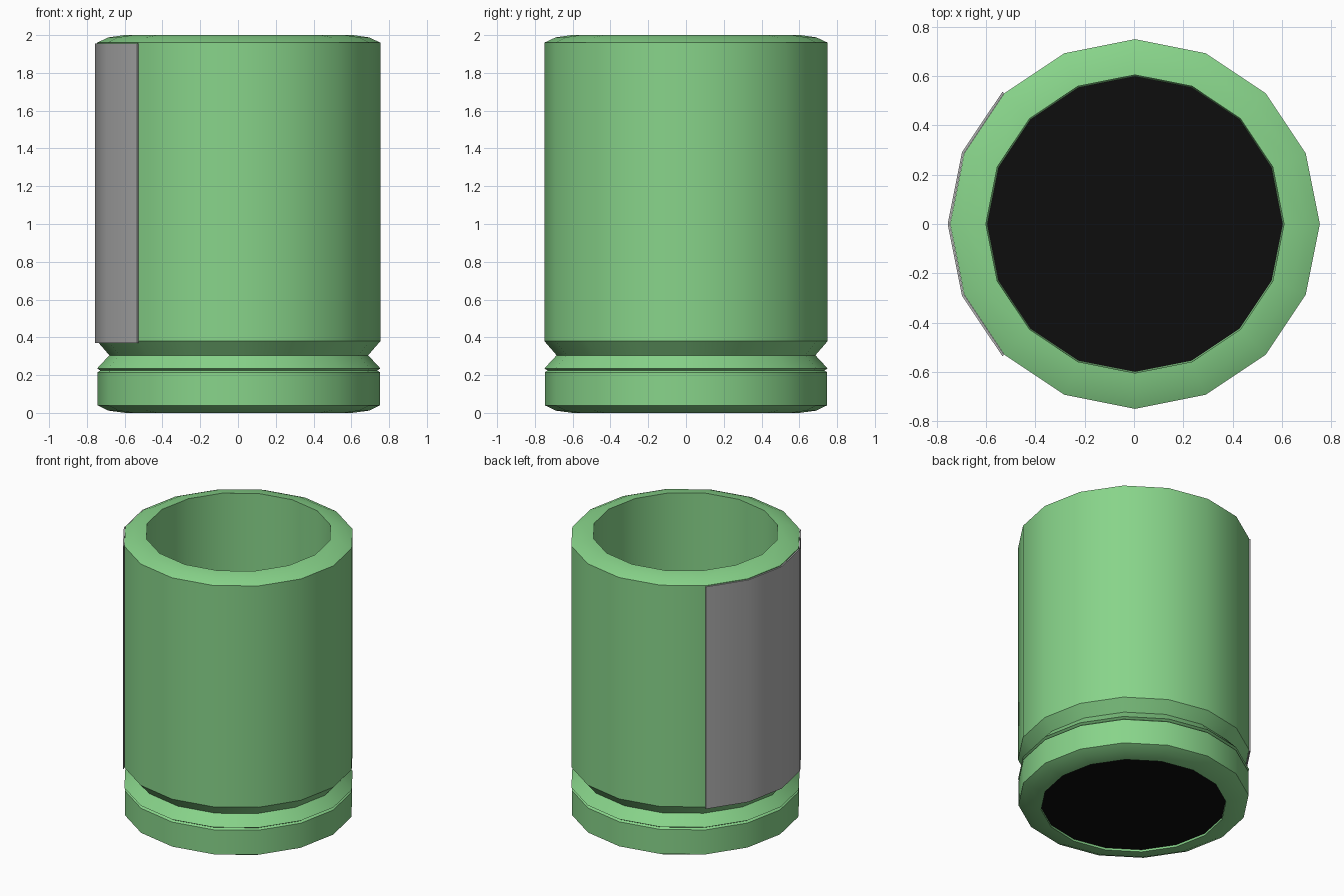
import bpy, bmesh, math

SIDES = 16
CENTRE_X = 0.004

if "Cube" in bpy.data.objects:
    bpy.data.objects.remove(bpy.data.objects["Cube"], do_unlink=True)


def material(name, colour):
    mat = bpy.data.materials.new(name)
    mat.use_nodes = True
    mat.diffuse_color = (*colour, 1)
    mat.node_tree.nodes["Principled BSDF"].inputs["Base Color"].default_value = (*colour, 1)
    return mat


def revolve(name, profile, mat, first=0, count=SIDES):
    """Sweep a closed (radius, z) profile around z, over count of the sides."""
    full = count == SIDES
    bm = bmesh.new()
    rings = []
    for i in range(count if full else count + 1):
        a = 2 * math.pi * (first + i) / SIDES
        rings.append([bm.verts.new((r * math.cos(a), r * math.sin(a), z)) for r, z in profile])
    n = len(profile)
    for i in range(count):
        a, b = rings[i], rings[(i + 1) % len(rings)]
        for j in range(n):
            k = (j + 1) % n
            bm.faces.new((a[j], b[j], b[k], a[k]))
    if not full:
        bm.faces.new(rings[0])
        bm.faces.new(rings[-1])
    return finish(name, bm, mat)


def finish(name, bm, mat):
    bmesh.ops.recalc_face_normals(bm, faces=bm.faces)
    mesh = bpy.data.meshes.new(name)
    bm.to_mesh(mesh)
    bm.free()
    mesh.materials.append(mat)
    obj = bpy.data.objects.new(name, mesh)
    obj.location.x = CENTRE_X
    bpy.context.collection.objects.link(obj)
    bpy.ops.object.select_all(action="DESELECT")
    obj.select_set(True)
    bpy.context.view_layer.objects.active = obj
    bpy.ops.object.shade_smooth_by_angle(angle=math.radians(30))
    return obj


green = material("green", (0.246, 0.658, 0.254))
grey = material("grey", (0.44, 0.44, 0.44))
black = material("black", (0.004, 0.004, 0.004))

# Hollow body with sloped rims, a deep V groove and a fine groove below it
revolve("body", [
    (0.60, 0.0), (0.69, 0.012), (0.747, 0.04),
    (0.747, 0.215), (0.733, 0.225), (0.75, 0.235),
    (0.685, 0.305), (0.75, 0.38),
    (0.75, 1.96), (0.69, 1.988), (0.605, 2.0),
], green)

# Thin curved label on the right side
revolve("label", [(0.751, 0.37), (0.76, 0.37), (0.76, 1.955), (0.751, 1.955)],
        grey, first=6, count=4)

# Dark floor, set just inside the bottom opening
bm = bmesh.new()
bmesh.ops.create_circle(bm, cap_ends=True, segments=SIDES, radius=0.6)
floor = finish("floor", bm, black)
floor.location.z = 0.015
